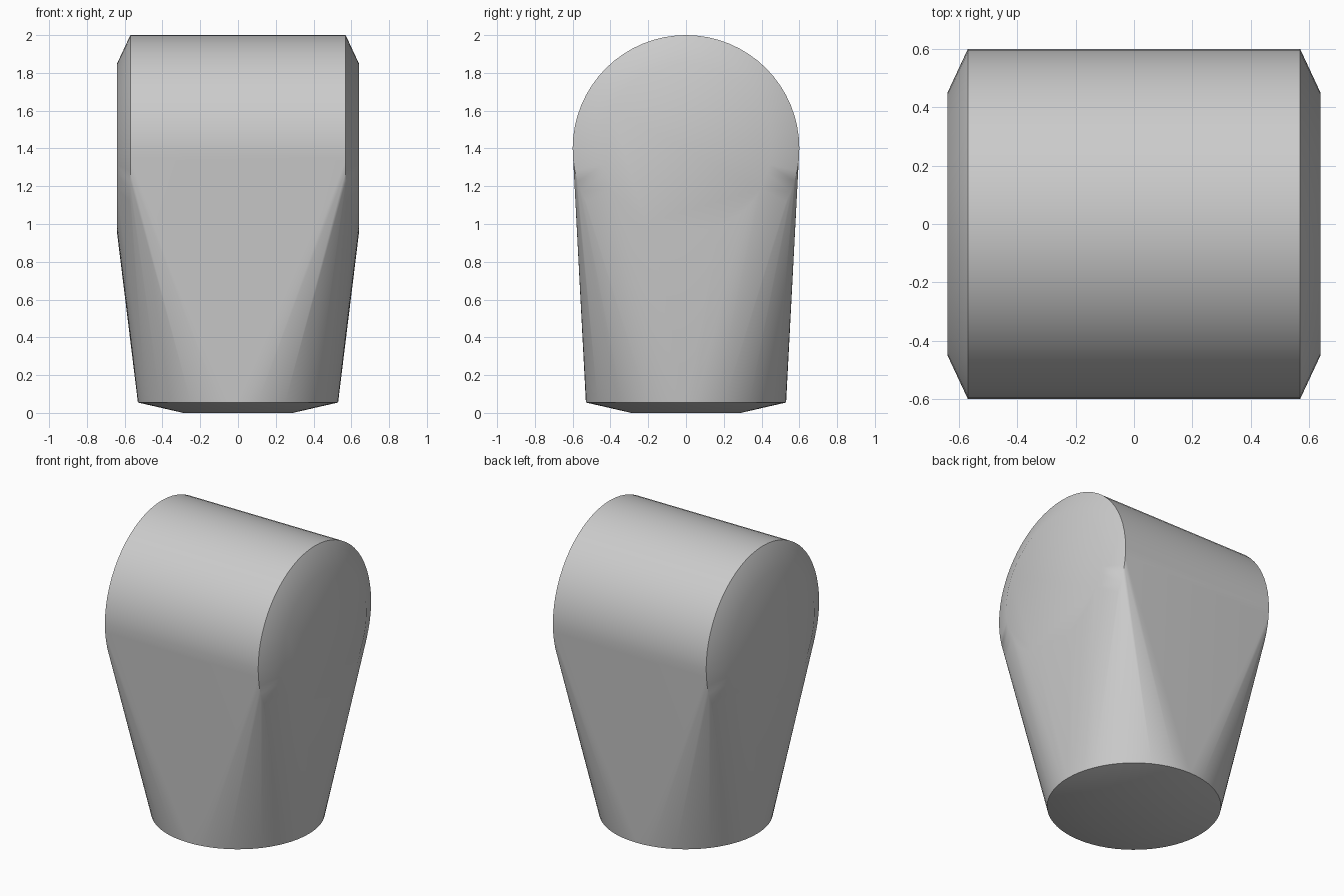
import bpy
import bmesh
from math import radians
from mathutils import Matrix, Vector

cube = bpy.data.objects.get("Cube")
if cube:
    bpy.data.objects.remove(cube, do_unlink=True)

SEGMENTS = 64
BARREL_Z = 1.4

# Plain grey finish
grey = bpy.data.materials.new("grey")
grey.use_nodes = True
colour = (0.6, 0.6, 0.6, 1)
grey.diffuse_color = colour
grey.node_tree.nodes["Principled BSDF"].inputs["Base Color"].default_value = colour


def ring(bm, radius, centre, turn):
    """Add a ring of points, turned from lying flat."""
    matrix = Matrix.Translation(Vector(centre)) @ turn
    bmesh.ops.create_circle(bm, segments=SEGMENTS, radius=radius, matrix=matrix)


bm = bmesh.new()
flat = Matrix.Identity(4)
sideways = Matrix.Rotation(radians(90), 4, "Y")

# Round foot with a shallow chamfer
ring(bm, 0.29, (0, 0, 0), flat)
ring(bm, 0.53, (0, 0, 0.055), flat)

# Crosswise barrel with chamfered ends
for side in (-1, 1):
    ring(bm, 0.6, (side * 0.57, 0, BARREL_Z), sideways)
    ring(bm, 0.45, (side * 0.64, 0, BARREL_Z), sideways)

# Stretch one skin over the foot and the barrel
hull = bmesh.ops.convex_hull(bm, input=bm.verts[:])
inner = {v for v in hull["geom_interior"] if isinstance(v, bmesh.types.BMVert)}
bmesh.ops.delete(bm, geom=list(inner), context="VERTS")
loose = [e for e in bm.edges if not e.link_faces]
bmesh.ops.delete(bm, geom=loose, context="EDGES")
bmesh.ops.dissolve_limit(bm, angle_limit=radians(0.1), verts=bm.verts[:], edges=bm.edges[:])
bmesh.ops.recalc_face_normals(bm, faces=bm.faces[:])

mesh = bpy.data.meshes.new("tapered_body")
bm.to_mesh(mesh)
bm.free()
mesh.materials.append(grey)
body = bpy.data.objects.new("tapered_body", mesh)
bpy.context.collection.objects.link(body)

bpy.context.view_layer.objects.active = body
body.select_set(True)
bpy.ops.object.shade_smooth_by_angle(angle=radians(30))
